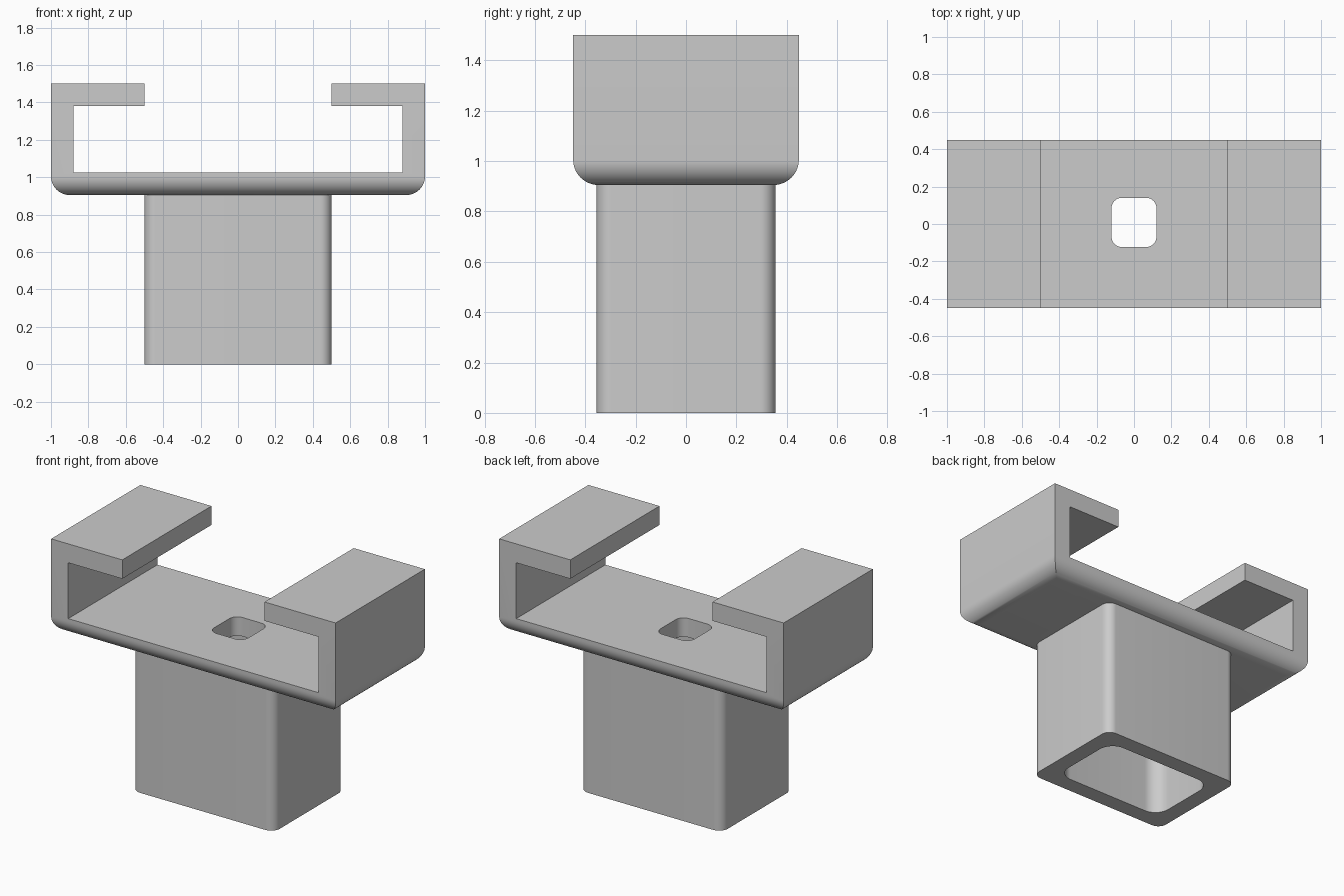
import bpy
import bmesh

cube = bpy.data.objects.get("Cube")
if cube:
    bpy.data.objects.remove(cube, do_unlink=True)

grey = bpy.data.materials.new("plain grey")
grey.use_nodes = True
colour = (0.6, 0.6, 0.6, 1)
grey.diffuse_color = colour
grey.node_tree.nodes["Principled BSDF"].inputs["Base Color"].default_value = colour


def block(name, x, y, z, radius=0, pick=None, segments=12):
    """Box spanning three (low, high) ranges, with the picked edges rounded."""
    bm = bmesh.new()
    bmesh.ops.create_cube(bm, size=1)
    for v in bm.verts:
        v.co = [a + (b - a) * (c + 0.5) for (a, b), c in zip((x, y, z), v.co)]
    if pick:
        edges = [e for e in bm.edges if pick(*e.verts)]
        bmesh.ops.bevel(bm, geom=edges, offset=radius, segments=segments,
                        profile=0.5, affect="EDGES")
    mesh = bpy.data.meshes.new(name)
    bm.to_mesh(mesh)
    bm.free()
    mesh.materials.append(grey)
    obj = bpy.data.objects.new(name, mesh)
    bpy.context.collection.objects.link(obj)
    return obj


def activate(obj):
    bpy.ops.object.select_all(action="DESELECT")
    obj.select_set(True)
    bpy.context.view_layer.objects.active = obj


def cut(obj, cutter):
    activate(obj)
    mod = obj.modifiers.new("cut", "BOOLEAN")
    mod.operation = "DIFFERENCE"
    mod.solver = "EXACT"
    mod.object = cutter
    bpy.ops.object.modifier_apply(modifier=mod.name)
    bpy.data.objects.remove(cutter, do_unlink=True)


def upright(a, b):
    return abs(a.co.z - b.co.z) > 0.01


DECK = 0.905    # underside of the channel, top of the post
WALL = 0.12

# Channel with rounded lower edges
channel = block("channel", (-1, 1), (-0.448, 0.448), (DECK, 1.5), 0.1,
                lambda a, b: max(a.co.z, b.co.z) < 1)
# Open slot between the walls, and the gap between the lips
cut(channel, block("slot_cutter", (-1 + WALL, 1 - WALL), (-1, 1),
                   (DECK + WALL, 1.5 - WALL)))
cut(channel, block("gap_cutter", (-0.5, 0.5), (-1, 1), (1.3, 2)))
# Rounded square hole through the floor
cut(channel, block("hole_cutter", (-0.12, 0.12), (-0.123, 0.14), (0.5, 1.2),
                   0.055, upright, 8))

# Hollow post, open at the bottom
post = block("post", (-0.5, 0.5), (-0.355, 0.355), (0, DECK), 0.06, upright)
cut(post, block("cavity_cutter", (-0.393, 0.393), (-0.248, 0.248), (-1, 2),
                0.1, upright))

for obj in (channel, post):
    activate(obj)
    bpy.ops.object.shade_smooth_by_angle()
